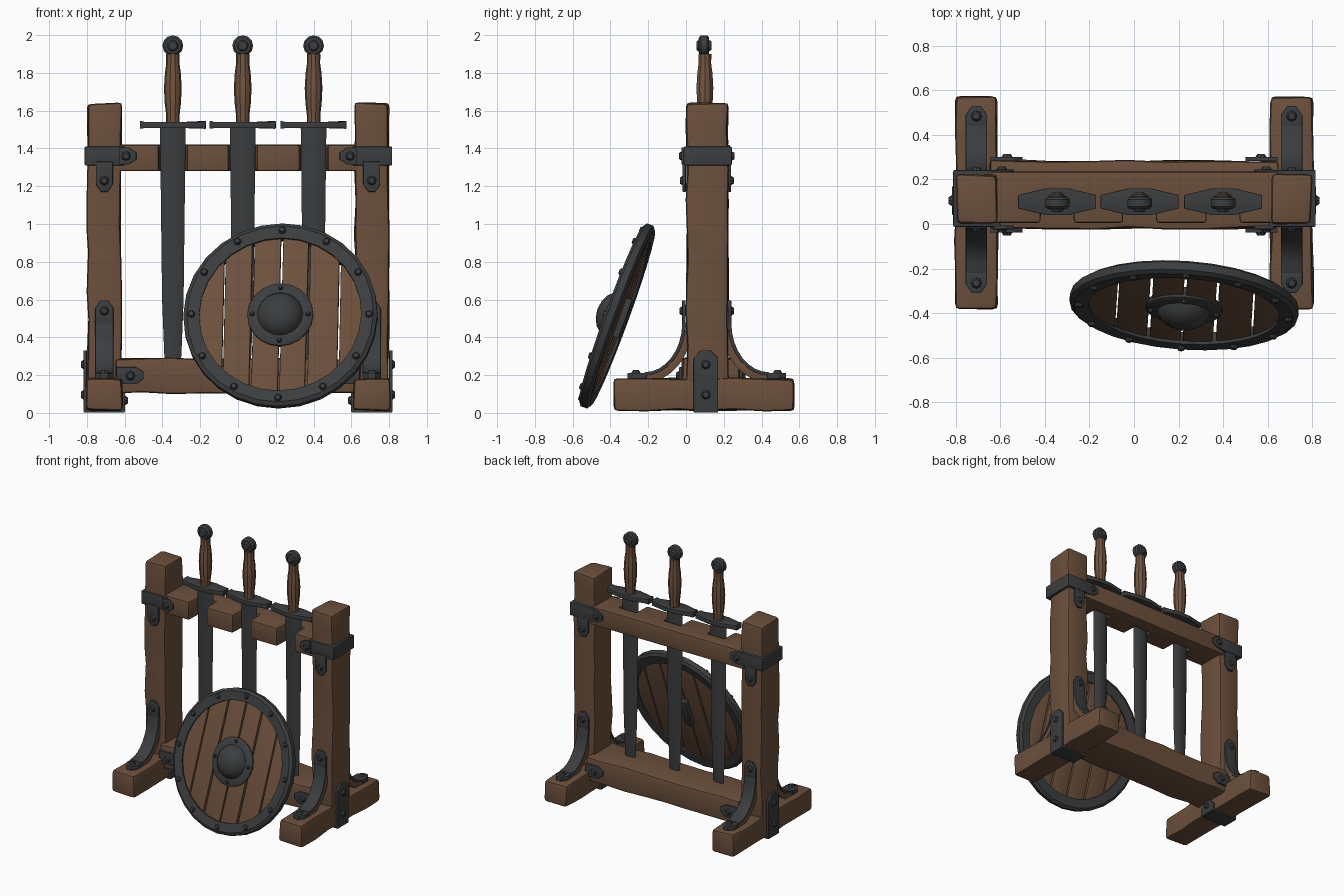
import bpy, bmesh, math, random
from mathutils import Matrix, Vector

random.seed(4)
if "Cube" in bpy.data.objects:
    bpy.data.objects.remove(bpy.data.objects["Cube"])


def material(name, rgb):
    m = bpy.data.materials.new(name)
    m.use_nodes = True
    m.diffuse_color = (*rgb, 1)
    m.node_tree.nodes["Principled BSDF"].inputs["Base Color"].default_value = (*rgb, 1)
    return m


WOOD = material("brown wood", (0.15, 0.08, 0.046))
GRIP = material("grip leather", (0.17, 0.09, 0.05))
METAL = material("dark iron", (0.045, 0.047, 0.049))
X, Y, Z = Vector((1, 0, 0)), Vector((0, 1, 0)), Vector((0, 0, 1))
rivets = []


def finish(name, bm, mat, bevel=0, matrix=None):
    bmesh.ops.recalc_face_normals(bm, faces=bm.faces)
    if bevel:
        sharp = [e for e in bm.edges if len(e.link_faces) == 2 and e.calc_face_angle() > 0.6]
        bmesh.ops.bevel(bm, geom=sharp, offset=bevel, segments=2, profile=0.6, affect='EDGES')
    if matrix:
        bm.transform(matrix)
    mesh = bpy.data.meshes.new(name)
    bm.to_mesh(mesh)
    bm.free()
    mesh.materials.append(mat)
    for p in mesh.polygons:
        p.use_smooth = True
    mesh.set_sharp_from_angle(angle=math.radians(32))
    ob = bpy.data.objects.new(name, mesh)
    bpy.context.collection.objects.link(ob)
    return ob


def box(name, lo, hi, mat=WOOD, bevel=0.02, cuts=0, wobble=0.006, matrix=None):
    """Box; with cuts it becomes a hand-hewn timber, wobbly along its longest side."""
    bm = bmesh.new()
    lo, hi = Vector(lo), Vector(hi)
    size = hi - lo
    bmesh.ops.create_cube(bm, size=1, matrix=Matrix.Translation((lo + hi) / 2) @ Matrix.Diagonal((*size, 1)))
    axis = max(range(3), key=lambda i: size[i])
    normal = Vector([float(i == axis) for i in range(3)])
    for i in range(1, cuts + 1):
        at = lo + normal * size[axis] * (i + random.uniform(-0.25, 0.25)) / (cuts + 1)
        bmesh.ops.bisect_plane(bm, geom=bm.verts[:] + bm.edges[:] + bm.faces[:], plane_co=at, plane_no=normal)
    if cuts:
        for v in bm.verts:
            v.co += Vector([random.uniform(-wobble, wobble) for _ in range(3)])
    return finish(name, bm, mat, bevel, matrix)


def prism(name, pts, depth, matrix, mat, bevel=0.0):
    """Outline in local XY, raised from 0 to depth along local Z."""
    bm = bmesh.new()
    face = bm.faces.new([bm.verts.new((x, y, 0)) for x, y in pts])
    top = bmesh.ops.extrude_face_region(bm, geom=[face])["geom"]
    bmesh.ops.translate(bm, vec=Z * depth, verts=[g for g in top if isinstance(g, bmesh.types.BMVert)])
    return finish(name, bm, mat, bevel, matrix)


def lathe(name, profile, sides, matrix, mat, closed=False):
    """Spin (radius, height) points about local Z."""
    bm = bmesh.new()
    rings = [[bm.verts.new((r * math.cos(k * math.tau / sides), r * math.sin(k * math.tau / sides), z))
              for k in range(sides)] for r, z in profile]
    for a, b in list(zip(rings, rings[1:])) + ([(rings[-1], rings[0])] if closed else []):
        for k in range(sides):
            j = (k + 1) % sides
            bm.faces.new((a[k], a[j], b[j], b[k]))
    if not closed:
        bm.faces.new(rings[0])
        bm.faces.new(rings[-1])
    return finish(name, bm, mat, 0, matrix)


def frame(origin, u, v):
    n = u.cross(v)
    return Matrix.Translation(origin) @ Matrix((u, v, n)).transposed().to_4x4()


def tab(name, base, along, normal, length, half, bolts=(), thick=0.018):
    """Iron strap with a pointed end, and bolts at distances along it."""
    base = Vector(base)
    c = min(0.04, half)
    pts = [(-half, 0), (half, 0), (half, length - c), (half * 0.4, length), (-half * 0.4, length), (-half, length - c)]
    prism(name, pts, thick, frame(base, along.cross(normal), along), METAL, 0.004)
    for d in bolts:
        rivets.append((base + along * d + normal * thick, normal, 0.026))


SWORDS = (-0.345, 0.025, 0.4)
MID = 0.11

# Rails: the upper one is notched at the front for the blades
outline = [(-0.65, 0.235), (-0.65, 0.005)]
for x in SWORDS:
    outline += [(x - 0.075, 0.005), (x - 0.07, 0.13), (x + 0.07, 0.13), (x + 0.075, 0.005)]
outline += [(0.65, 0.005), (0.65, 0.235)]
prism("upper_rail", outline, 0.14, Matrix.Translation((0, 0, 1.28)), WOOD, 0.014)
box("lower_rail", (-0.65, -0.02, 0.105), (0.65, 0.285, 0.287), cuts=7)

# Two uprights with feet, braces and iron straps
for s, side in ((-1, "right"), (1, "left")):
    out = X * s
    cx = s * 0.708
    box(side + "_post", (cx - 0.09, 0.003, 0.15), (cx + 0.09, 0.222, 1.64), cuts=8, bevel=0.024)
    box(side + "_foot", (cx - 0.095, -0.385, 0.012), (cx + 0.095, 0.572, 0.182), cuts=5, bevel=0.024)
    box(side + "_band", (cx - 0.104, -0.013, 1.31), (cx + 0.108, 0.243, 1.41), METAL, 0.008)
    # Strap wrapped under the foot
    tab(side + "_outer_strap", (s * 0.8, 0.105, 0.006), Z, out, 0.325, 0.064, (0.09, 0.25))
    tab(side + "_inner_strap", (s * 0.615, 0.105, 0.006), Z, -out, 0.1, 0.064, (0.06,))
    box(side + "_under_strap", (cx - 0.108, 0.041, 0.002), (cx + 0.108, 0.169, 0.018), METAL, 0.003)
    for f, end in ((-1, "front"), (1, "back")):
        face = Y * f
        name = side + "_" + end
        # Upper and lower rail straps
        y = MID + f * 0.125
        tab(name + "_band_tab", (cx - s * 0.08, y - f * 0.009, 1.36), -out, face, 0.09, 0.045, (0.035,))
        tab(name + "_drop_tab", (cx, y - f * 0.014, 1.33), -Z, face, 0.16, 0.045, (0.1,))
        rail_y = -0.02 if f < 0 else 0.283
        tab(name + "_rail_strap", (s * 0.645, rail_y, 0.197), -out, face, 0.145, 0.045, (0.075,))
        # Curved brace: wood below, iron on top
        arcs = [[(MID + f * (0.33 - r * 1.0 * math.cos(t)), 0.475 - (r + 0.06) * math.sin(t))
                 for t in [k * math.pi / 16 for k in range(9)]] for r in (0.2, 0.217, 0.255)]
        for part, a, b, half, mat in (("_brace_strap", 0, 1, 0.048, METAL), ("_brace", 1, 2, 0.044, WOOD)):
            prism(name + part, arcs[a] + arcs[b][::-1], half * 2, frame((cx - half, 0, 0), Y, Z), mat, 0.003)
        tab(name + "_post_plate", (cx, MID + f * 0.112, 0.46), Z, face, 0.135, 0.048, (0.08,))
        tab(name + "_foot_plate", (cx, MID + f * 0.32, 0.18), face, Z, 0.1, 0.048, (0.055,), 0.032)

# Swords
for i, x in enumerate(SWORDS):
    n = "sword_%d_" % (i + 1)
    at = Matrix.Translation((x, 0.1, 0))
    lathe(n + "blade", [(0.03, 0.22), (0.045, 0.3), (0.057, 0.6), (0.068, 1.52)], 6,
          at @ Matrix.Diagonal((1, 0.3, 1, 1)), METAL)
    half = [(-0.175, 0.03), (-0.15, 0.036), (-0.05, 0.06), (0.05, 0.06), (0.15, 0.036), (0.175, 0.03)]
    guard = prism(n + "guard", half + [(a, -b) for a, b in half[::-1]], 0.032,
                  at @ Matrix.Translation((0, 0, 1.508)), METAL, 0.004)
    for v in guard.data.vertices:  # flared tips
        if abs(v.co.x - x) > 0.16:
            v.co.z += 0.006 if v.co.z > 1.524 else -0.004
    lathe(n + "grip", [(0.036, 1.535), (0.036, 1.58), (0.043, 1.64), (0.047, 1.72), (0.042, 1.8), (0.035, 1.85),
                       (0.036, 1.9)], 10, at, GRIP)
    lathe(n + "pommel", [(0.022, -0.04), (0.03, -0.028), (0.044, -0.027), (0.055, -0.016), (0.055, 0.016),
                         (0.044, 0.027), (0.03, 0.028), (0.022, 0.04)], 12,
          frame((x, 0.095, 1.944), X, Z), METAL)

# Round shield leaning forward
lean = (Matrix.Translation((0.225, -0.365, 0.513)) @ Matrix.Rotation(math.radians(-4), 4, 'Z')
        @ Matrix.Rotation(math.radians(70), 4, 'X'))
lathe("shield_rim", [(0.43, -0.028), (0.43, 0.028), (0.495, 0.032), (0.515, 0.018), (0.515, -0.018), (0.495, -0.032)],
      28, lean, METAL, closed=True)
lathe("shield_boss", [(0.175, 0.0), (0.175, 0.024), (0.165, 0.031), (0.12, 0.034), (0.108, 0.06), (0.085, 0.085),
                      (0.05, 0.102), (0.012, 0.109)], 20, lean, METAL)
box("shield_handle", (-0.03, -0.11, -0.05), (0.03, 0.11, -0.012), METAL, 0.008, matrix=lean)
edges = (-0.44, -0.3, -0.15, 0, 0.145, 0.31, 0.44)
for i, (a, b) in enumerate(zip(edges, edges[1:])):
    xs = [a + 0.005 + (b - a - 0.01) * k / 4 for k in range(5)]
    skew = [random.uniform(-0.003, 0.003) for _ in range(2)]
    rim = [(x, math.sqrt(max(0.45 ** 2 - x * x, 0.0001))) for x in xs]
    pts = [(x + skew[0], y) for x, y in rim] + [(x + skew[1], -y) for x, y in rim[::-1]]
    prism("shield_plank_%d" % (i + 1), pts, 0.032,
          lean @ Matrix.Translation((0, 0, -0.016 + random.uniform(-0.004, 0.004))), WOOD, 0.004)
front = lean.to_3x3() @ Z
for count, radius, height, size in ((12, 0.472, 0.03, 0.022), (4, 0.148, 0.032, 0.014)):
    for k in range(count):
        t = k * math.tau / count
        rivets.append((lean @ Vector((radius * math.cos(t), radius * math.sin(t), height)), front, size))

# All rivets together
bm = bmesh.new()
for point, normal, size in rivets:
    place = Matrix.Translation(point + normal * 0.006) @ normal.to_track_quat('Z', 'Y').to_matrix().to_4x4()
    bmesh.ops.create_cone(bm, cap_ends=True, segments=8, radius1=size, radius2=size * 0.6, depth=0.016, matrix=place)
finish("rivets", bm, METAL)
